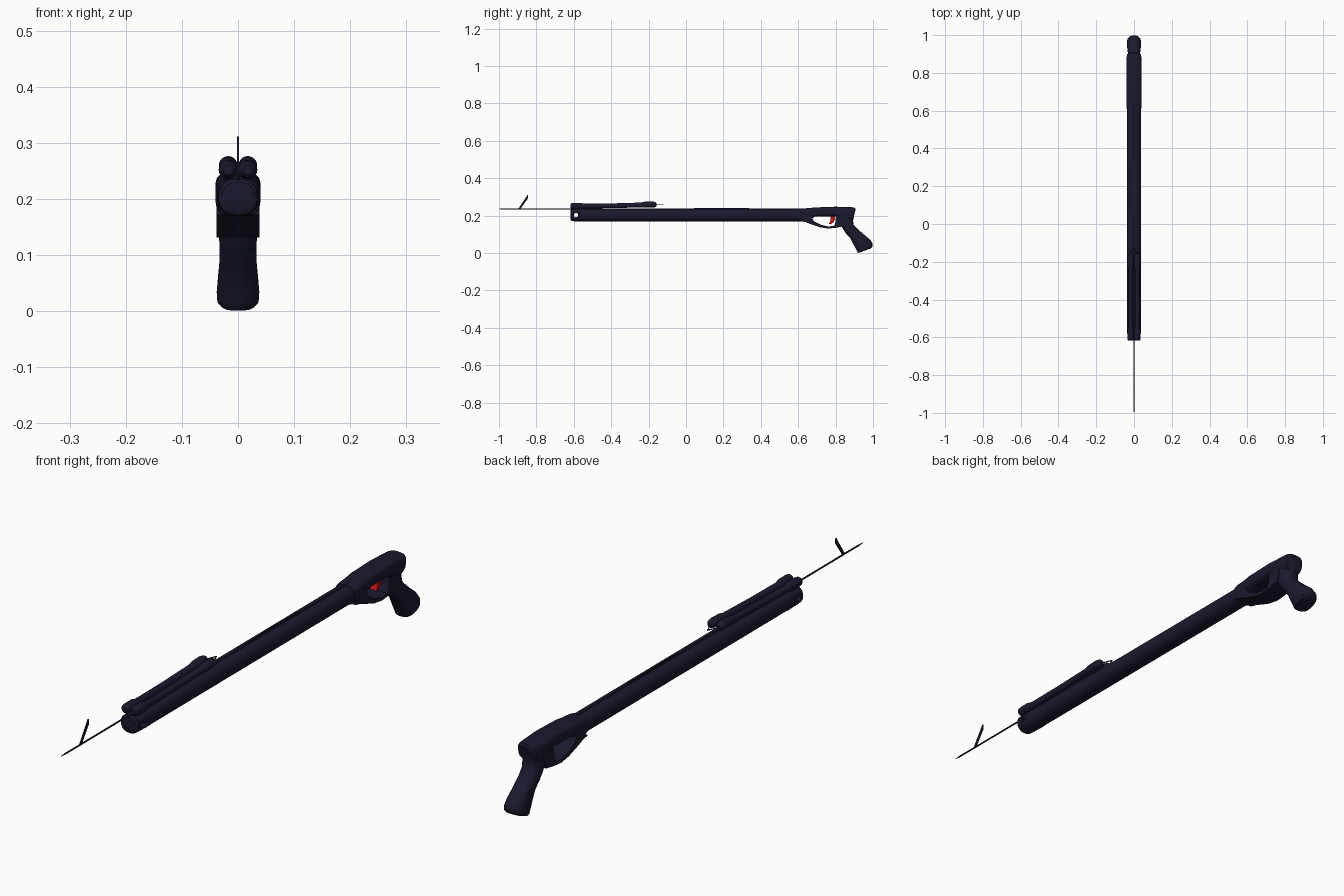
import bpy, bmesh, math
from mathutils import Vector

if "Cube" in bpy.data.objects:
    bpy.data.objects.remove(bpy.data.objects["Cube"])


def material(name, rgb):
    m = bpy.data.materials.new(name)
    m.diffuse_color = (*rgb, 1)
    m.use_nodes = True
    m.node_tree.nodes["Principled BSDF"].inputs["Base Color"].default_value = m.diffuse_color
    return m


DARK = material("dark_navy", (0.01, 0.01, 0.028))
RED = material("red", (0.6, 0.008, 0.008))


def finish(name, bm, mat=DARK, angle=40):
    bmesh.ops.recalc_face_normals(bm, faces=bm.faces)
    me = bpy.data.meshes.new(name)
    bm.to_mesh(me)
    bm.free()
    ob = bpy.data.objects.new(name, me)
    bpy.context.collection.objects.link(ob)
    me.materials.append(mat)
    bpy.ops.object.select_all(action='DESELECT')
    ob.select_set(True)
    bpy.context.view_layer.objects.active = ob
    bpy.ops.object.shade_smooth_by_angle(angle=math.radians(angle))
    return ob


def loft(name, sections, x=0, power=2, n=32, angle=40):
    """Sections are (y0, z0, y1, z1, half_width): rounded rings between two profile points."""
    bm = bmesh.new()
    rings = []
    for y0, z0, y1, z1, w in sections:
        a, b = Vector((x, y0, z0)), Vector((x, y1, z1))
        mid, half = (a + b) / 2, (b - a) / 2
        ring = []
        for i in range(n):
            t = 2 * math.pi * i / n
            c, s = math.cos(t), math.sin(t)
            c = math.copysign(abs(c) ** (2 / power), c)
            s = math.copysign(abs(s) ** (2 / power), s)
            ring.append(bm.verts.new(mid + half * s + Vector((w * c, 0, 0))))
        rings.append(ring)
    for r, q in zip(rings, rings[1:]):
        for i in range(n):
            j = (i + 1) % n
            bm.faces.new((r[i], r[j], q[j], q[i]))
    bm.faces.new(rings[0])
    bm.faces.new(rings[-1])
    return finish(name, bm, angle=angle)


def tube(name, stations, x=0, n=24):
    """Round tube along y from (y, z, radius) stations."""
    return loft(name, [(y, z - r, y, z + r, r) for y, z, r in stations], x, 2, n)


def plate(name, outer, inner, half, mat=DARK):
    """Strip between two matching (y, z) point rows, extruded across x."""
    bm = bmesh.new()
    rows = [[bm.verts.new((sx * half, y, z)) for y, z in row]
            for sx in (-1, 1) for row in (outer, inner)]
    ao, ai, bo, bi = rows
    for i in range(len(outer) - 1):
        for p, q in ((ao, ai), (ai, bi), (bi, bo), (bo, ao)):
            bm.faces.new((p[i], p[i + 1], q[i + 1], q[i]))
    for k in (0, -1):
        bm.faces.new((ao[k], ai[k], bi[k], bo[k]))
    return finish(name, bm, mat)


# Barrel and muzzle
loft("barrel", [(-0.55, 0.17, -0.55, 0.235, 0.036), (0.64, 0.17, 0.64, 0.235, 0.036)], power=2.3)
muzzle = loft("muzzle", [
    (-0.618, 0.18, -0.618, 0.23, 0.028), (-0.612, 0.171, -0.612, 0.236, 0.035),
    (-0.595, 0.17, -0.595, 0.236, 0.036), (-0.54, 0.169, -0.54, 0.236, 0.037),
    (-0.53, 0.17, -0.53, 0.235, 0.036)], power=2.3)

# Cross hole in the muzzle
bm = bmesh.new()
bmesh.ops.create_cone(bm, cap_ends=True, segments=24, radius1=0.012, radius2=0.012, depth=0.2)
cutter = finish("muzzle_hole_cutter", bm)
cutter.rotation_euler = (0, math.pi / 2, 0)
cutter.location = (0, -0.588, 0.203)
cutter.hide_render = True
cutter.hide_viewport = True
cut = muzzle.modifiers.new("cross_hole", 'BOOLEAN')
cut.operation = 'DIFFERENCE'
cut.object = cutter

# Receiver above the trigger
loft("receiver", [
    (0.605, 0.17, 0.605, 0.236, 0.037), (0.618, 0.17, 0.618, 0.238, 0.04),
    (0.65, 0.175, 0.65, 0.24, 0.04), (0.69, 0.195, 0.69, 0.244, 0.04),
    (0.80, 0.195, 0.80, 0.248, 0.04), (0.84, 0.18, 0.84, 0.247, 0.04),
    (0.88, 0.175, 0.89, 0.245, 0.039), (0.892, 0.18, 0.903, 0.242, 0.036),
    (0.895, 0.19, 0.907, 0.234, 0.028)], power=3.2, n=40)

# Trigger guard
plate("trigger_guard",
      [(0.61, 0.172), (0.64, 0.165), (0.674, 0.152), (0.716, 0.138), (0.76, 0.131),
       (0.80, 0.135), (0.845, 0.143), (0.86, 0.19)],
      [(0.64, 0.2), (0.672, 0.195), (0.682, 0.172), (0.72, 0.152), (0.76, 0.142),
       (0.79, 0.145), (0.797, 0.155), (0.802, 0.2)], 0.038)

# Trigger
plate("trigger",
      [(0.768, 0.205), (0.774, 0.188), (0.772, 0.172), (0.764, 0.157)],
      [(0.798, 0.205), (0.797, 0.185), (0.789, 0.165), (0.774, 0.154)], 0.012, RED)

# Pistol grip
loft("grip", [
    (0.81, 0.2, 0.9, 0.205, 0.036), (0.825, 0.16, 0.893, 0.172, 0.036),
    (0.84, 0.128, 0.897, 0.15, 0.034), (0.856, 0.104, 0.918, 0.128, 0.033),
    (0.88, 0.078, 0.95, 0.1, 0.033), (0.898, 0.042, 0.982, 0.074, 0.036),
    (0.912, 0.016, 0.998, 0.052, 0.038), (0.917, 0.005, 0.998, 0.036, 0.037),
    (0.924, 0.001, 0.99, 0.026, 0.031)], power=2.5)

# Twin power bands with thicker ends, and the wishbone cords behind them
for side, sx in (("left", -1), ("right", 1)):
    tube("band_" + side, [
        (-0.618, 0.252, 0.009), (-0.612, 0.252, 0.015), (-0.60, 0.252, 0.017),
        (-0.565, 0.252, 0.017), (-0.545, 0.251, 0.013), (-0.40, 0.253, 0.0125),
        (-0.245, 0.257, 0.013), (-0.22, 0.259, 0.016), (-0.18, 0.26, 0.0165),
        (-0.165, 0.259, 0.014), (-0.157, 0.258, 0.007)], x=sx * 0.0175)
    bm = bmesh.new()
    bmesh.ops.create_cone(bm, cap_ends=True, segments=8, radius1=0.002, radius2=0.002, depth=1)
    cord = finish("wishbone_" + side, bm)
    a, b = Vector((sx * 0.0175, -0.165, 0.258)), Vector((0, -0.122, 0.258))
    cord.location = (a + b) / 2
    cord.rotation_euler = (b - a).to_track_quat('Z', 'Y').to_euler()
    cord.scale.z = (b - a).length

# Spear shaft, its raised notch strip and the barb
tube("spear_shaft", [(-1.0, 0.236, 0.0008), (-0.975, 0.236, 0.003), (0.66, 0.236, 0.003)], n=12)
plate("shaft_notch_strip", [(0.04, 0.236), (0.34, 0.236)], [(0.045, 0.242), (0.335, 0.242)], 0.002)
plate("barb", [(-0.897, 0.236), (-0.853, 0.302), (-0.848, 0.311)],
      [(-0.885, 0.236), (-0.846, 0.291), (-0.846, 0.311)], 0.002)
